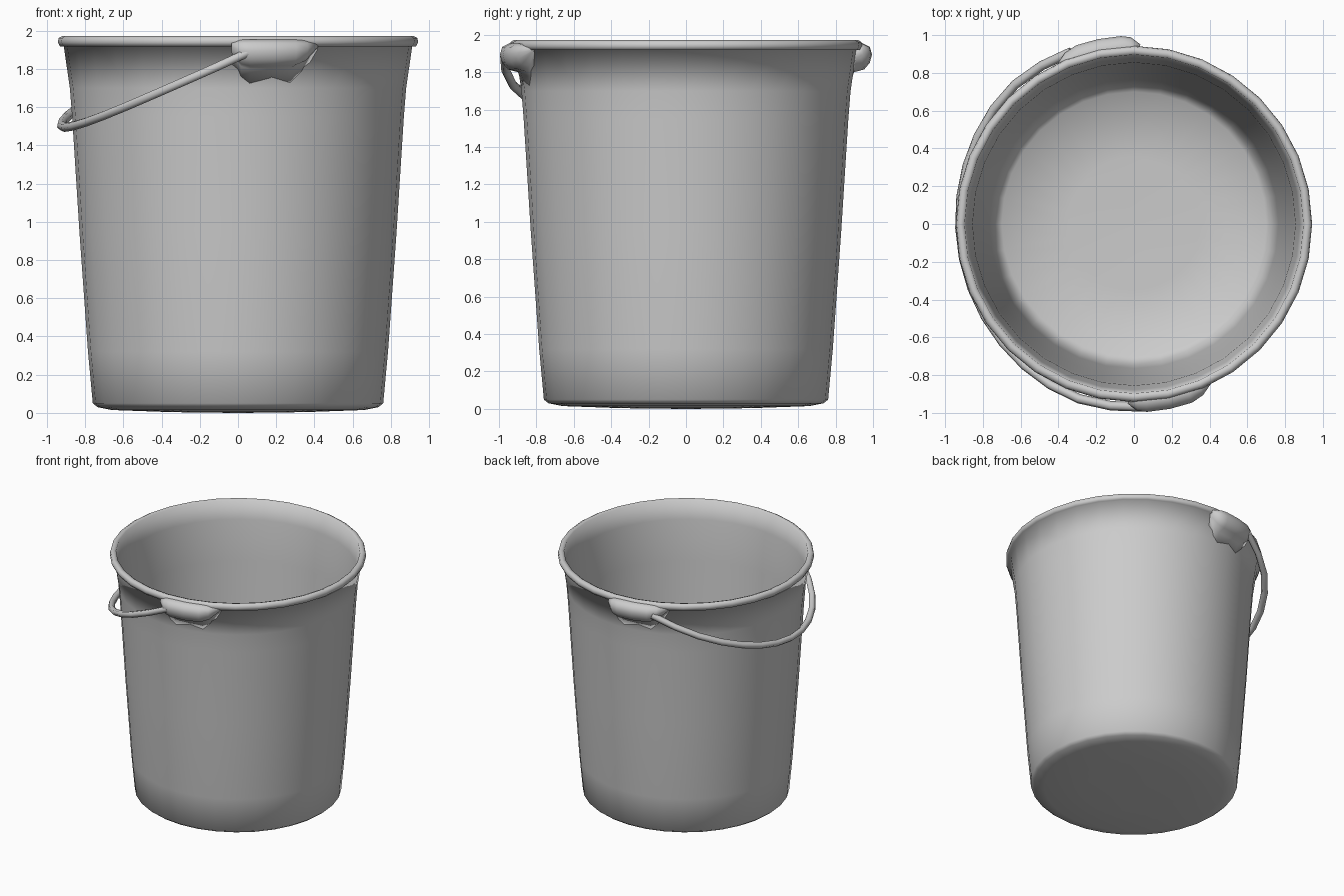
import bpy, bmesh, math
from math import radians, cos, sin

if "Cube" in bpy.data.objects:
    bpy.data.objects.remove(bpy.data.objects["Cube"])

def polar(r, deg, z):
    a = radians(deg)
    return (r * cos(a), r * sin(a), z)

def skin(name, rings, loop=False):
    """Surface through closed rings; ends capped unless the rings form a loop."""
    bm = bmesh.new()
    vs = [[bm.verts.new(p) for p in ring] for ring in rings]
    n = len(vs[0])
    for i in range(len(vs) - (0 if loop else 1)):
        a, b = vs[i], vs[(i + 1) % len(vs)]
        for j in range(n):
            k = (j + 1) % n
            bm.faces.new((a[j], a[k], b[k], b[j]))
    if not loop:
        bm.faces.new(vs[0])
        bm.faces.new(vs[-1])
    bmesh.ops.recalc_face_normals(bm, faces=bm.faces)
    me = bpy.data.meshes.new(name)
    bm.to_mesh(me)
    bm.free()
    for p in me.polygons:
        p.use_smooth = True
    ob = bpy.data.objects.new(name, me)
    bpy.context.collection.objects.link(ob)
    return ob

# Bucket body: outer wall, rolled rim, inner wall, floor
SIDES = 32
profile = [(.02, 0), (.35, .004), (.66, .015), (.735, .03), (.76, .05),
           (.785, .32), (.83, .95), (.868, 1.55), (.88, 1.70), (.912, 1.92),
           (.932, 1.918), (.943, 1.94), (.938, 1.962), (.92, 1.972), (.897, 1.965),
           (.878, 1.82), (.855, 1.66), (.845, 1.5), (.81, .95), (.765, .32),
           (.74, .09), (.70, .05), (.35, .035), (.02, .03)]
skin("bucket_body", [[polar(r, 360 * i / SIDES, z) for i in range(SIDES)] for r, z in profile])

# Handle lugs under the rim, the back one turned half a circle
section = [(.908, 1.95), (.945, 1.955), (.985, 1.935), (.997, 1.895), (.985, 1.85),
           (.955, 1.815), (.90, 1.80), (.873, 1.70)]
base = (.915, 1.93)
steps = [(-92, .45), (-89, .9), (-86, 1), (-79, 1), (-72, .97), (-68, .75), (-63, .15)]
for name, turn in (("front_lug", 0), ("back_lug", 180)):
    rings = []
    for deg, s in steps:
        rings.append([polar(base[0] + (r - base[0]) * s, deg + turn,
                            base[1] + (z - base[1]) * s) for r, z in section])
    skin(name, rings)

# Drooping wire handle, resting against the left side
start, end, count = -87, -250, 16
mid = (start + end) / 2
edge = cos(radians(start - mid))
curve = bpy.data.curves.new("handle", 'CURVE')
curve.dimensions = '3D'
curve.bevel_depth = .025
curve.bevel_resolution = 1
curve.use_fill_caps = True
spline = curve.splines.new('POLY')
spline.points.add(count)
for i, pt in enumerate(spline.points):
    deg = start + (end - start) * i / count
    t = (cos(radians(deg - mid)) - edge) / (1 - edge)
    r = .922 + .048 * min(1, 1.8 * (1 - t))
    pt.co = (*polar(r, deg, 1.885 - .39 * t), 1)
spline.use_smooth = True
bpy.context.collection.objects.link(bpy.data.objects.new("handle", curve))
